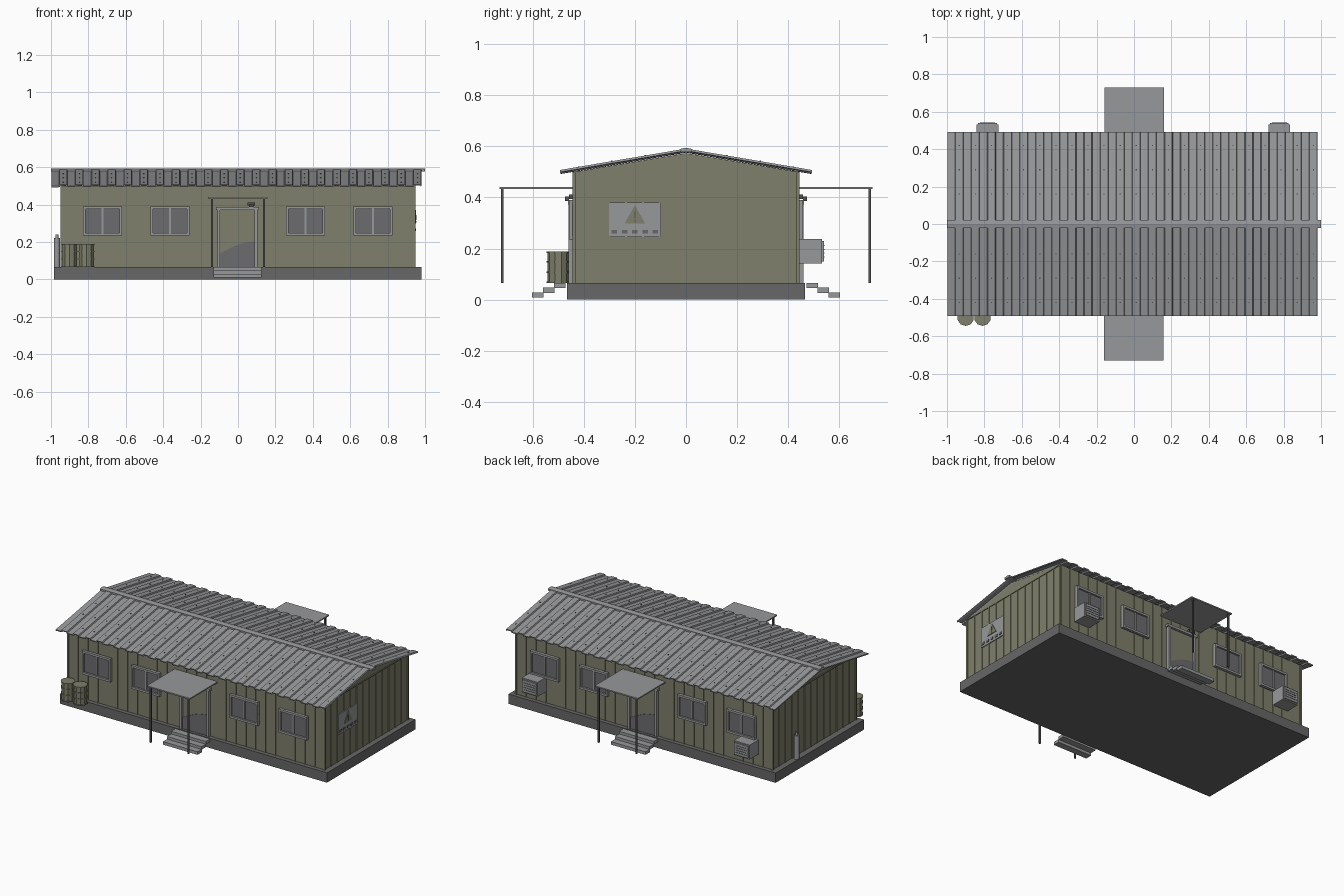
import bpy, bmesh, math
from mathutils import Matrix, Vector

cube = bpy.data.objects.get("Cube")
if cube:
    bpy.data.objects.remove(cube, do_unlink=True)


def material(name, rgb):
    m = bpy.data.materials.new(name)
    m.use_nodes = True
    m.diffuse_color = (*rgb, 1)
    m.node_tree.nodes["Principled BSDF"].inputs["Base Color"].default_value = (*rgb, 1)
    return m


OLIVE = material("olive paint", (0.21, 0.215, 0.145))
METAL = material("light grey metal", (0.31, 0.315, 0.325))
CONCRETE = material("dark grey concrete", (0.135, 0.135, 0.14))
GLASS = material("grey glass", (0.15, 0.15, 0.16))
DARK = material("dark steel", (0.085, 0.085, 0.09))


def finish(name, bm, mat):
    bmesh.ops.recalc_face_normals(bm, faces=bm.faces)
    mesh = bpy.data.meshes.new(name)
    bm.to_mesh(mesh)
    bm.free()
    mesh.materials.append(mat)
    obj = bpy.data.objects.new(name, mesh)
    bpy.context.collection.objects.link(obj)
    return obj


def boxes(name, mat, parts, turn=False):
    """Boxes as (x0, x1, y0, y1, z0, z1); turn puts them on the back wall."""
    bm = bmesh.new()
    for x0, x1, y0, y1, z0, z1 in parts:
        place = (Matrix.Translation(((x0 + x1) / 2, (y0 + y1) / 2, (z0 + z1) / 2))
                 @ Matrix.Diagonal((x1 - x0, y1 - y0, z1 - z0, 1)))
        bmesh.ops.create_cube(bm, size=1, matrix=place)
    if turn:
        bmesh.ops.rotate(bm, verts=bm.verts, matrix=Matrix.Rotation(math.pi, 3, 'Z'))
    return finish(name, bm, mat)


def prism(name, mat, points, depth, turn=False):
    """Extrude a polygon of 3D points along depth."""
    bm = bmesh.new()
    face = bm.faces.new([bm.verts.new(p) for p in points])
    new = bmesh.ops.extrude_face_region(bm, geom=[face])["geom"]
    bmesh.ops.translate(bm, vec=depth, verts=[v for v in new if isinstance(v, bmesh.types.BMVert)])
    if turn:
        bmesh.ops.rotate(bm, verts=bm.verts, matrix=Matrix.Rotation(math.pi, 3, 'Z'))
    return finish(name, bm, mat)


def cylinders(name, mat, parts, sides):
    """Upright cylinders as (x, y, z0, z1, radius)."""
    bm = bmesh.new()
    for x, y, z0, z1, r in parts:
        bmesh.ops.create_cone(bm, cap_ends=True, segments=sides, radius1=r, radius2=r,
                              depth=z1 - z0, matrix=Matrix.Translation((x, y, (z0 + z1) / 2)))
    return finish(name, bm, mat)


FLOOR, WALL_X, WALL_Y, EAVE = 0.065, 0.943, 0.437, 0.5
RIDGE_Z, ROOF_Y, SLOPE = 0.583, 0.492, 0.17


def roof_z(y):
    return RIDGE_Z - SLOPE * abs(y)


# Foundation and gabled wall body
boxes("foundation_slab", CONCRETE, [(-0.985, 0.98, -0.465, 0.465, 0, FLOOR)])
prism("wall_body", OLIVE,
      [(-WALL_X, y, z) for y, z in ((-WALL_Y, FLOOR), (WALL_Y, FLOOR), (WALL_Y, EAVE),
                                    (0, 0.573), (-WALL_Y, EAVE))], (2 * WALL_X, 0, 0))

# Wall battens, corner trim and gable rails
long_step, end_step = 2 * WALL_X / 26, 2 * WALL_Y / 13
battens = []
for s in (-1, 1):
    for i in range(1, 26):
        x = -WALL_X + i * long_step
        battens.append((x - .004, x + .004, s * WALL_Y - .004, s * WALL_Y + .004, FLOOR, EAVE))
    for i in range(1, 13):
        y = -WALL_Y + i * end_step
        battens.append((s * WALL_X - .004, s * WALL_X + .004, y - .004, y + .004, FLOOR, EAVE))
    battens.append((s * WALL_X - .005, s * WALL_X + .005, -WALL_Y, WALL_Y, EAVE - .003, EAVE + .003))
boxes("wall_battens", OLIVE, battens)
boxes("corner_trim", OLIVE,
      [(sx * WALL_X - .006, sx * WALL_X + .006, sy * WALL_Y - .006, sy * WALL_Y + .006, FLOOR, EAVE)
       for sx in (-1, 1) for sy in (-1, 1)])

# Corrugated roof sheets
RIBS, ROOF_X0, ROOF_X1, RIB_H = 23, -0.997, 0.982, 0.008
pitch = (ROOF_X1 - ROOF_X0) / RIBS
profile = []
for i in range(RIBS):
    x = ROOF_X0 + i * pitch
    profile += [(x, 0), (x + pitch * .46, 0), (x + pitch * .5, RIB_H), (x + pitch * .96, RIB_H)]
profile.append((ROOF_X1, 0))
for side, label in ((-1, "front"), (1, "back")):
    bm = bmesh.new()
    rows = [[bm.verts.new((x, y, roof_z(y) + h)) for x, h in profile] for y in (0, side * ROOF_Y)]
    for i in range(len(profile) - 1):
        bm.faces.new((rows[0][i], rows[0][i + 1], rows[1][i + 1], rows[1][i]))
    sheet = finish(label + "_roof_sheet", bm, METAL)
    if sheet.data.polygons[0].normal.z < 0:
        sheet.data.flip_normals()
    solid = sheet.modifiers.new("thickness", 'SOLIDIFY')
    solid.thickness, solid.offset = 0.008, -1

# Roof screws
boxes("roof_screws", DARK,
      [(x - .003, x + .003, y - .003, y + .003, roof_z(y) + RIB_H - .002, roof_z(y) + RIB_H + .002)
       for i in range(RIBS) for x in [ROOF_X0 + (i + .73) * pitch]
       for y in (-.42, -.29, -.16, .16, .29, .42)])

# Ridge cap
prism("ridge_cap", METAL,
      [(-1, y, z) for y, z in ((-.022, .578), (.022, .578), (.022, .59), (0, .594), (-.022, .59))],
      (2, 0, 0))

# Both long sides: windows, door, steps and porch
F = -WALL_Y
for turn, label in ((False, "front"), (True, "back")):
    frames, panes = [], []
    for cx in (-.725, -.364, .36, .721):
        x0, x1, z0, z1 = cx - .104, cx + .104, .235, .39
        frames += [(x0, x1, F - .02, F, z0, z0 + .014), (x0, x1, F - .02, F, z1 - .014, z1),
                   (x0, x0 + .013, F - .02, F, z0, z1), (x1 - .013, x1, F - .02, F, z0, z1),
                   (cx - .005, cx + .005, F - .014, F, z0, z1)]
        panes.append((x0, x1, F - .008, F, z0, z1))
    boxes(label + "_window_frames", METAL, frames, turn)
    boxes(label + "_window_panes", GLASS, panes, turn)

    boxes(label + "_door_frame", METAL,
          [(-.11, -.095, F - .022, F, FLOOR, .38), (.088, .103, F - .022, F, FLOOR, .38),
           (-.118, .112, F - .024, F, .372, .388)], turn)
    boxes(label + "_door", OLIVE, [(-.095, .088, F - .007, F, FLOOR, .372)], turn)
    # Curved grey lower door panel
    curve = [(-.095 + .183 * t / 8, .14 + .062 * math.sin(t / 8 * math.pi / 2)) for t in range(9)]
    prism(label + "_door_lower_panel", GLASS,
          [(-.095, F - .007, FLOOR)] + [(x, F - .007, z) for x, z in curve] + [(.088, F - .007, FLOOR)],
          (0, -.003, 0), turn)
    boxes(label + "_door_lamp", DARK,
          [(.052, .09, F - .02, F, .394, .412), (.058, .084, F - .037, F - .02, .386, .404)], turn)

    boxes(label + "_steps", METAL,
          [(-.13, .125, -.517 - .043 * i, -.472 - .043 * i, .045 - .018 * i, .065 - .018 * i)
           for i in range(3)], turn)
    boxes(label + "_porch_canopy", METAL, [(-.16, .157, -.73, F, .433, .441)], turn)
    boxes(label + "_porch_posts", DARK,
          [(x - .005, x + .005, -.723, -.713, FLOOR, .433) for x in (-.139, .139)], turn)

# Air conditioners under the back end windows
coolers, grilles = [], []
for cx in (-.783, .777):
    coolers += [(cx - .058, cx + .058, .437, .532, .142, .238), (cx - .05, cx + .05, .53, .54, .15, .23)]
    grilles += [(cx - .04, cx + .04, .539, .542, .165 + .015 * i, .169 + .015 * i) for i in range(4)]
boxes("air_conditioners", METAL, coolers)
boxes("air_conditioner_grilles", CONCRETE, grilles)

# Barrels at the front corner
spots = (-.9, -.81)
cylinders("barrels", OLIVE, [(x, -.5, FLOOR, .187, .041) for x in spots], 10)
cylinders("barrel_rims", OLIVE,
          [(x, -.5, z, z + .006, .045) for x in spots for z in (FLOOR, .105, .145, .183)], 10)

# Gas bottle standing at the far end
cylinders("gas_bottle", METAL, [(-.968, .22, FLOOR, .22, .016), (-.968, .22, .22, .24, .008)], 12)

# Warning board on the end wall
S = 0.949
boxes("warning_board", METAL, [(WALL_X, S, -.302, -.098, .245, .38)])
prism("warning_triangle", OLIVE, [(S, -.24, .298), (S, -.16, .298), (S, -.2, .37)], (.004, 0, 0))
boxes("warning_mark", CONCRETE, [(S, S + .006, -.203, -.197, z0, z1) for z0, z1 in ((.305, .312), (.317, .345))])
boxes("warning_board_squares", CONCRETE,
      [(S, S + .004, y - .011, y + .011, .258, .273) for y in (-.28, -.24, -.2, -.16, -.12)])
